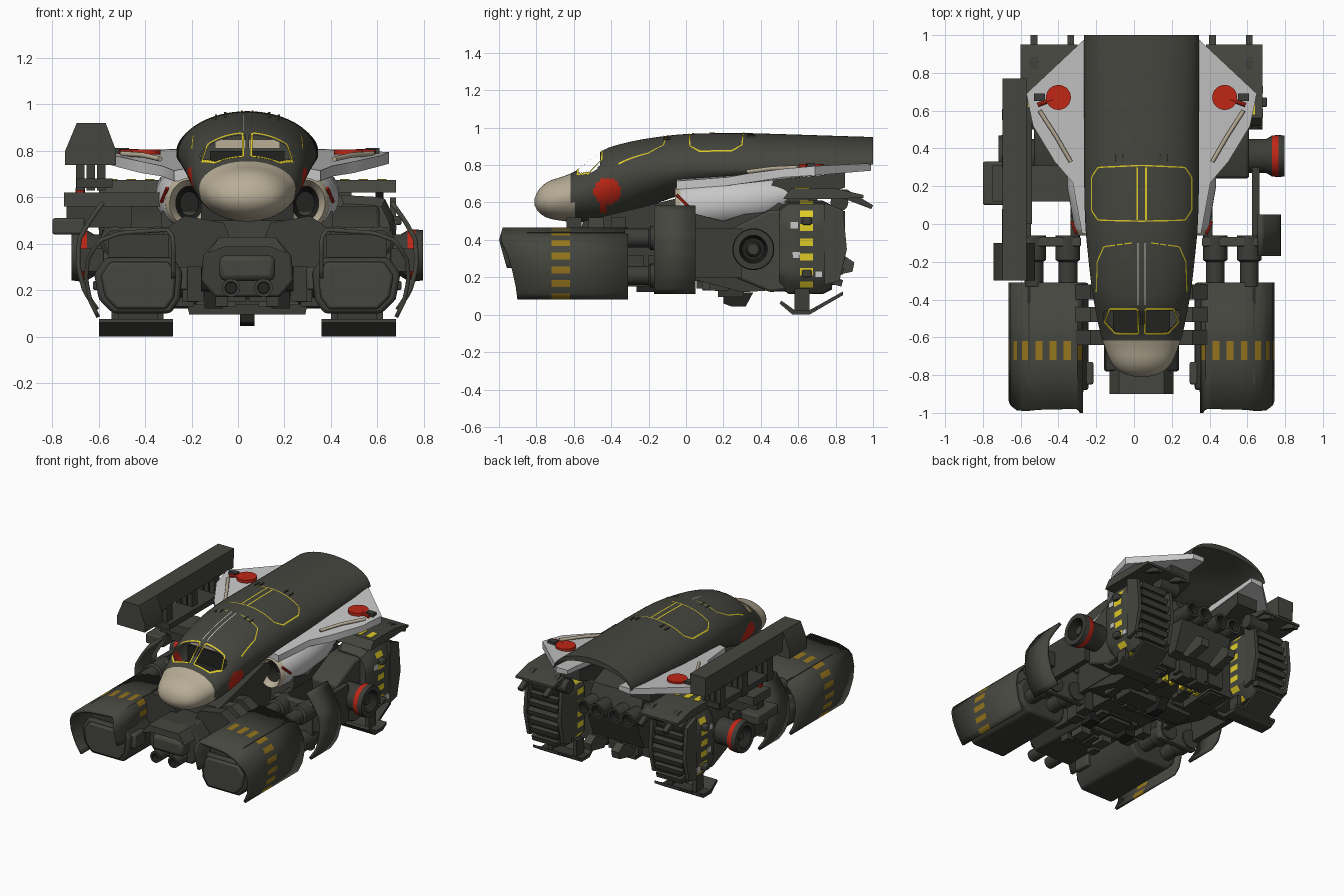
import bpy, bmesh, math, random
from mathutils import Vector

if "Cube" in bpy.data.objects:
    bpy.data.objects.remove(bpy.data.objects["Cube"])

random.seed(4)
CX = 0.04                      # centreline of the craft
COLOURS = dict(olive_grey=(.060, .061, .050), gunmetal=(.045, .047, .040), near_black=(.016, .017, .015), off_white=(.58, .57, .57),
               beige=(.48, .42, .31), red=(.52, .02, .008), yellow=(.74, .60, .02), worn_yellow=(.30, .18, .012))
for key, rgb in COLOURS.items():
    bpy.data.materials.new(key).diffuse_color = (*rgb, 1)
HULL, GUN, BLACK, WHITE, BEIGE, RED, YELLOW, OCHRE = [bpy.data.materials[k] for k in COLOURS]


def finish(name, bm, mats, mirror=False, bevel=0, solid=0, up=False):
    bmesh.ops.recalc_face_normals(bm, faces=bm.faces)
    if up and sum(f.normal.z for f in bm.faces) < 0:
        bmesh.ops.reverse_faces(bm, faces=bm.faces)
    me = bpy.data.meshes.new(name)
    bm.to_mesh(me)
    bm.free()
    for m in mats:
        me.materials.append(m)
    ob = bpy.data.objects.new(name, me)
    ob.location.x = CX
    bpy.context.collection.objects.link(ob)
    if solid:
        md = ob.modifiers.new("thickness", 'SOLIDIFY')
        md.thickness, md.offset = solid, -1
    if bevel:
        md = ob.modifiers.new("bevel", 'BEVEL')
        md.width, md.segments = bevel, 2
    if mirror:
        ob.modifiers.new("mirror", 'MIRROR')


def loft(name, rings, mats, rule=None, closed=True, caps=True, drop=None, **kw):
    """Skin rings of points; rule(centre, ring, segment) picks the colour."""
    bm = bmesh.new()
    vs = [[bm.verts.new(p) for p in r] for r in rings]
    n = len(rings[0])
    for i in range(len(vs) - 1):
        for j in range(n if closed else n - 1):
            k = (j + 1) % n
            f = bm.faces.new((vs[i][j], vs[i][k], vs[i + 1][k], vs[i + 1][j]))
            c = f.calc_center_median()
            if drop and drop(c):
                bm.faces.remove(f)
            elif rule:
                f.material_index = rule(c, i, j)
    for i, r in ((0, vs[0]), (len(vs) - 2, vs[-1])) if caps else ():
        f = bm.faces.new(r)
        f.material_index = rule(f.calc_center_median(), i, 0) if rule else 0
    finish(name, bm, mats, **kw)


def prism(name, poly, axis, a, b, m, **kw):
    """Extrude a 2D outline: (x,z) along y, or (y,z) along x."""
    loft(name, [[(p[0], t, p[1]) if axis == 'y' else (t, *p) for p in poly] for t in (a, b)], [m], **kw)


def box(name, x0, x1, y0, y1, z0, z1, m, **kw):
    prism(name, [(x0, z0), (x1, z0), (x1, z1), (x0, z1)], 'y', y0, y1, m, **kw)


def rod(name, pts, r, m, n=8, **kw):
    """Round bar with one radius per point (or a shared one)."""
    pts = [Vector(p) for p in pts]
    rs = r if isinstance(r, (list, tuple)) else [r] * len(pts)
    rings, last = [], None
    for i, p in enumerate(pts):
        d = (pts[min(i + 1, len(pts) - 1)] - pts[max(i - 1, 0)]).normalized()
        if last and d.dot(last) < 0:
            d = -d
        last = d
        u = d.cross(Vector((0, 0, 1)) if abs(d.z) < .9 else Vector((1, 0, 0))).normalized()
        v = d.cross(u)
        rings.append([p + (u * math.cos(2 * math.pi * k / n) + v * math.sin(2 * math.pi * k / n)) * rs[i] for k in range(n)])
    loft(name, rings, m if isinstance(m, list) else [m], **kw)


def resample(pts, n, closed=False):
    pts = [Vector(p) for p in pts] + ([Vector(pts[0])] if closed else [])
    L = [0]
    for a, b in zip(pts, pts[1:]):
        L.append(L[-1] + (b - a).length)
    out = []
    for k in range(n if closed else n + 1):
        s = min(L[-1] * k / n, L[-1] - 1e-6)
        i = max(i for i in range(len(L) - 1) if L[i] <= s)
        out.append(pts[i].lerp(pts[i + 1], (s - L[i]) / (L[i + 1] - L[i])))
    return out


# upper hull: y, half width, top, widest height, bottom
ST = [(-.81, .03, .62, .60, .585), (-.79, .10, .665, .605, .55), (-.74, .155, .71, .61, .518), (-.65, .195, .742, .63, .50),
      (-.58, .218, .775, .65, .495), (-.45, .245, .875, .70, .50), (-.35, .262, .912, .74, .525), (-.2, .28, .943, .765, .58),
      (0, .298, .966, .78, .645), (.3, .305, .971, .78, .69), (.5, .305, .966, .78, .74), (.75, .305, .958, .79, .87), (1, .305, .95, .80, .912)]


def station(y):
    def slope(i, c):
        a, b = ST[max(i - 1, 0)], ST[min(i + 1, len(ST) - 1)]
        return (b[c] - a[c]) / (b[0] - a[0])
    i = max(k for k in range(len(ST) - 1) if ST[k][0] <= y + 1e-9)
    h = ST[i + 1][0] - ST[i][0]
    t = (y - ST[i][0]) / h
    return [(2*t**3 - 3*t*t + 1) * ST[i][c] + (t**3 - 2*t*t + t) * h * slope(i, c)
            + (3*t*t - 2*t**3) * ST[i + 1][c] + (t**3 - t*t) * h * slope(i + 1, c) for c in (1, 2, 3, 4)]


def hull_ring(y, n=96):
    w, zt, zm, zb = station(y)
    arc = [(math.cos(a), math.sin(a)) for a in [2 * math.pi * (k + .5) / n for k in range(n)]]
    return [(w * c, y, zm + (zt - zm if s > 0 else zm - zb) * s) for c, s in arc]


def on_hull(x, y):
    w, zt, zm, _ = station(y)
    return (x, y, zm + (zt - zm) * math.sqrt(max(0, 1 - (x / w) ** 2)) + .003)


def hull_paint(c, i, j):
    if c.y < -.62 + (.03 if c.z < .6 else 0):
        return 1
    return 2 if (c.y + .42) ** 2 + (c.z - .66) ** 2 < .072 ** 2 or (abs(c.y + .44) < .022 and .545 < c.z < .66) else 0


loft("upper_hull", [hull_ring(-.81 + 1.81 * k / 150) for k in range(151)], [HULL, BEIGE, RED], hull_paint,
     drop=lambda c: -.585 < c.y < -.455 and c.z > .76 and .015 < abs(c.x) < .2)
box("cockpit_bulkhead", -.16, .16, -.40, -.37, .66, .80, BLACK)
box("cockpit_headliner", -.14, .14, -.40, -.37, .81, .85, BEIGE)
box("cockpit_floor", -.15, .15, -.6, -.38, .66, .70, BLACK)


def trim(name, pts, m, w=.0045):
    """Flat painted line lying on the hull."""
    path = resample([(*p, 0) for p in pts], 36)
    sides = ([], [])
    for i, p in enumerate(path):
        d = (path[min(i + 1, 36)] - path[max(i - 1, 0)]).normalized()
        for side, s in zip(sides, (w, -w)):
            side.append(on_hull(p.x - d.y * s, p.y + d.x * s))
    loft(name, sides, [m], closed=False, caps=False, mirror=True, up=True)


trim("window_frame", [(.02, -.58), (.14, -.58), (.195, -.52), (.17, -.45), (.02, -.45), (.018, -.58)], YELLOW)
trim("canopy_seam", [(.05, -.1), (.2, -.12), (.235, -.2), (.24, -.36)], YELLOW, .003)
trim("hatch_outline", [(0, .31), (.23, .30), (.265, .25), (.265, .07), (.23, .02), (0, .015)], YELLOW, .0035)
trim("hatch_centre_line", [(.023, .02), (.023, .3)], YELLOW)
trim("canopy_centre_line", [(.018, -.43), (.018, -.1)], WHITE, .003)
for y, x in ((-.12, .09), (-.12, .13), (.33, .09), (.33, .13)):
    box("hatch_hinge", x, x + .01, y, y + .04, .9, on_hull(x, y)[2] + .002, GUN, mirror=True)

# side ducts and wings
ducts = [(.06, .25, .575, .04, .05), (-.02, .25, .575, .06, .075), (-.06, .25, .575, .085, .10), (-.03, .25, .58, .105, .12),
         (.2, .27, .60, .125, .125), (.42, .27, .62, .125, .12), (.55, .27, .64, .09, .08)]
loft("air_duct", [[(cx + rx * math.cos(a), y, cz + rz * math.sin(a)) for a in [math.pi * k / 16 for k in range(32)]]
                  for y, cx, cz, rx, rz in ducts], [WHITE, BEIGE, BLACK],
     lambda c, i, j: 2 if i == 0 else (1 if i < 3 else 0), mirror=True)
rod("duct_red_bar", [(.345, -.05, .64), (.37, .01, .58)], .008, RED, mirror=True)
W = [(.2, -.05, .735, .67), (.315, -.05, .715, .67), (.365, .22, .735, .69), (.46, .33, .755, .705), (.575, .52, .78, .735),
     (.61, .69, .795, .745), (.29, .99, .81, .77), (.2, .99, .81, .78)]
loft("wing", [[(x, y, b) for x, y, t, b in W], [(x, y, t) for x, y, t, b in W]], [WHITE], mirror=True)
rod("wing_red_disc", [(.44, .67, .785), (.44, .67, .806)], .066, RED, n=28, mirror=True)
rod("wing_red_bar", [(.47, .66, .798), (.55, .63, .795)], .011, RED, mirror=True)
box("wing_latch", .51, .57, .65, .69, .78, .812, GUN, mirror=True)
rod("wing_beige_seam", [(.54, .60, .788), (.45, .46, .782), (.375, .33, .765)], .011, BEIGE, n=12, mirror=True)
prism("under_wing_box", [(.42, .6), (.47, .72), (.85, .76), (.85, .68), (.62, .6)], 'x', .2, .36, GUN, mirror=True)

# front engine cowls with worn hazard stripes
prof = resample([(.31, .25), (.31, .43), (.34, .47), (.55, .455), (.645, .42), (.695, .34), (.705, .25), (.685, .15), (.65, .08)], 24)


def cowl_front(x, z):
    return -1 + max(0, .40 - z) * .28 + max(0, z - .40) * .3 + max(0, x - .62) * .3


loft("engine_cowl", [[(p.x, cowl_front(p.x, p.y) if y is None else y, p.y) for p in prof] for y in (None, -.72, -.62, -.31)],
     [HULL, OCHRE], lambda c, i, j: int(i == 1 and j % 2 == 1), closed=False, caps=False, mirror=True, solid=.018)
core = [(.29, .16), (.33, .10), (.58, .10), (.64, .16), (.66, .27), (.61, .34), (.32, .34), (.28, .28)]
prism("engine_core", core, 'y', -.88, -.31, GUN, mirror=True, bevel=.015)
prism("intake_panel", [(.46 + (x - .46) * .85, .22 + (z - .22) * .85) for x, z in core], 'y', -.9, -.86, HULL, mirror=True, bevel=.012)
box("upper_core", .34, .6, -.85, -.31, .32, .44, GUN, mirror=True)
box("cowl_side_bump", .255, .3, -.85, -.73, .2, .3, HULL, mirror=True, bevel=.01)
for x, z in ((.39, .21), (.57, .21), (.39, .41), (.57, .41)):
    rod("coolant_pipe", [(x, -.33, z), (x, -.2, z), (x, -.19, z), (x, -.06, z)], [.05, .05, .065, .065], GUN, n=16, mirror=True)
box("pipe_collar", .32, .62, -.12, -.07, .14, .47, HULL, mirror=True, bevel=.01)
for x in (.355, .605):
    box("link_beam", x - .02, x + .02, -.1, .3, .2, .46, GUN, mirror=True)

# curved side shields
sh = resample([(.63, .585), (.69, .50), (.735, .42), (.74, .30), (.71, .19), (.655, .11)], 14)
loft("side_shield", [[(p.x, y, p.y) for p in sh] for y in (-.17, .05)], [HULL], closed=False, caps=False, mirror=True, solid=.02)
box("shield_mount", .60, .72, -.1, 0, .28, .38, GUN, mirror=True)

# central lower body, chin and shoulders
prism("chin", [(-.2, .24), (-.14, .17), (.14, .17), (.2, .24), (.19, .35), (.12, .43), (-.12, .43), (-.19, .35)], 'y', -.78, -.3, GUN, bevel=.012)
prism("chin_lip", [(-.17, .36), (-.12, .43), (.12, .43), (.17, .36), (.1, .385), (-.1, .385)], 'y', -.9, -.7, HULL)
box("chin_block", -.12, .12, -.86, -.7, .24, .35, HULL, bevel=.025)
rod("chin_barrel", [(.07, -.7, .21), (.07, -.89, .21), (.07, -.89, .21), (.07, -.85, .21)], [.04, .04, .026, .024], [GUN, BLACK],
    n=16, rule=lambda c, i, j: int(i == 2), mirror=True)
for k in range(3):
    prism("shoulder_strut", [(.05, .36), (.1, .49), (.27, .52), (.36, .46), (.36, .30), (.1, .30)], 'y',
          -.64 + k * .12, -.56 + k * .12, HULL if k % 2 else GUN, mirror=True)
prism("lower_body", [(-.6, .3), (-.5, .2), (.3, .17), (.7, .25), (.78, .45), (.7, .62), (.5, .7), (.1, .66), (-.3, .56), (-.55, .5)], 'x', -.2, .2, GUN)
for x in (.07, .17):
    rod("rear_pipe", [(x, .6, .5), (x, .85, .5), (x, .85, .5), (x, .8, .5)], [.055, .055, .04, .035], [GUN, BLACK],
        n=14, rule=lambda c, i, j: int(i == 2), mirror=True)
prism("tail_prong", [(.7, .24), (.84, .32), (.9, .28), (.89, .23), (.75, .2)], 'x', .08, .14, HULL, mirror=True)
prism("belly_plate", [(-.26, .14), (-.25, .095), (.25, .095), (.26, .14)], 'y', .17, .31, GUN)
prism("belly_fin", [(.2, .12), (.2, .06), (.24, .045), (.32, .045), (.36, .12)], 'x', -.032, .032, BLACK)
for x in (.03, .09, .15):
    box("belly_stripe", x, x + .03, .46, .5, .15, .22, YELLOW, mirror=True)
for k in range(26):
    x, y, s = random.uniform(.03, .27), random.uniform(-.5, .68), random.uniform(.025, .06)
    box("belly_fitting", x - s, x + s, y - s * 1.3, y + s * 1.3, random.uniform(.12, .17), .32, random.choice([HULL, GUN, GUN, BLACK]), mirror=True)

# rear engine pods
prism("pod_inner_frame", [(.0, .2), (.05, .54), (.2, .5), (.5, .6), (.6, .55), (.6, .14), (.3, .12)], 'x', .18, .37, GUN, mirror=True)
prism("pod_body", [(.26, .2), (.24, .46), (.45, .56), (.6, .56), (.6, .14), (.45, .12)], 'x', .34, .57, HULL, mirror=True, bevel=.015)
rod("side_thruster", [(x, .36, .35) for x in (.5, .66, .69, .725, .757, .757, .68)], [.09, .09, .108, .112, .108, .075, .06],
    [GUN, RED, BLACK], n=28, rule=lambda c, i, j: {2: 1, 5: 2}.get(i, 0), mirror=True)
rod("thruster_hub", [(.66, .36, .35), (.73, .36, .35)], [.045, .03], GUN, n=16, mirror=True)
blk = resample([(.34, .2), (.40, .11), (.56, .11), (.63, .2), (.64, .5), (.59, .60), (.40, .61), (.34, .53)], 36, True)


def pod_ring(y, s):
    return [(.49 + (p.x - .49) * s, y, .36 + (p.y - .36) * s) for p in blk]


loft("striped_pod_ring", [pod_ring(*a) for a in ((.5, .85), (.55, 1), (.61, 1), (.68, 1), (.73, 1), (.78, .9))],
     [HULL, YELLOW], lambda c, i, j: int(i == 2 and j % 2 == 0), mirror=True)
loft("nozzle_core", [pod_ring(.77, .82), pod_ring(.82, .78)], [BLACK], mirror=True)
for k in range(7):
    z, d = .17 + k * .062, .02 * abs(k - 3) / 3
    prism("nozzle_louver", [(.76, z), (.85 - d, z - .02), (.86 - d, z + .015), (.76, z + .04)], 'x', .37 + d, .61 - d, GUN, mirror=True)
for x in (.345, .615):
    prism("nozzle_cheek", [(.74, .16), (.82, .18), (.86, .35), (.84, .56), (.74, .6)], 'x', x, x + .025, HULL, mirror=True)
for y, z in ((.56, .46), (.57, .3), (.69, .2)):
    box("white_patch", .632, .642, y, y + .04, z, z + .035, WHITE, mirror=True)
for z in (.22, .5):
    box("pod_clamp", .62, .665, .62, .67, z - .02, z + .02, GUN, mirror=True, bevel=.008)

# flaps, prongs and landing skids
prism("top_flap", [(.52, .62), (.56, .675), (.8, .675), (.95, .64), (.95, .625), (.78, .62)], 'x', .34, .64, HULL, mirror=True)
for x in (.375, .57):
    prism("flap_prong", [(.8, .67), (.86, .67), (1, .585), (.99, .565), (.82, .63)], 'x', x - .018, x + .018, GUN, mirror=True)
    box("skid_leg", x - .015, x + .015, .58, .66, .02, .14, GUN, mirror=True)
for x in (.42, .5, .58):
    box("flap_stripe", x - .02, x + .02, .58, .66, .67, .679, YELLOW, mirror=True)
prism("landing_skid", [(.5, .06), (.57, 0), (.66, 0), (.7, .025), (.7, .045), (.66, .025), (.58, .025), (.51, .075)], 'x', .32, .64, GUN, mirror=True)
prism("skid_tail", [(.68, .012), (.84, .105), (.84, .125), (.68, .035)], 'x', .38, .58, GUN, mirror=True)
rod("pod_top_cylinder", [(.45, .82, .6), (.3, .82, .6)], .048, GUN, n=14, mirror=True)

# launcher on the left side
prism("launcher_head", [(-.785, .74), (-.785, .80), (-.735, .92), (-.61, .92), (-.565, .80), (-.565, .74)], 'y', -.3, -.1, HULL)
prism("launcher_tube", [(-.73, .78), (-.735, .92), (-.61, .92), (-.615, .78)], 'y', -.1, .77, HULL)
for x, y in [(x, y) for x in (-.72, -.675, -.63) for y in (.02, .3, .55)]:
    box("launcher_post", x - .018, x + .018, y, y + .06, .63, .79, GUN)
box("launcher_rail", -.735, -.58, 0, .62, .64, .68, GUN)
box("launcher_arm", -.79, -.36, .12, .31, .56, .62, HULL)
box("launcher_counterweight", -.84, -.70, .1, .33, .44, .51, HULL, bevel=.01)
box("counterweight_arm", -.78, -.5, .18, .26, .47, .58, GUN)
rod("launcher_red_cap", [(-.72, .14, .6), (-.72, .14, .64)], .02, RED)

# shade round parts smooth, keep hard edges
bpy.ops.object.select_all(action='SELECT')
bpy.context.view_layer.objects.active = bpy.data.objects["upper_hull"]
bpy.ops.object.shade_smooth_by_angle(angle=math.radians(32))

for m in bpy.data.materials:
    if m.users and not m.is_grease_pencil:
        m.use_nodes = True
        m.node_tree.nodes["Principled BSDF"].inputs["Base Color"].default_value = m.diffuse_color
